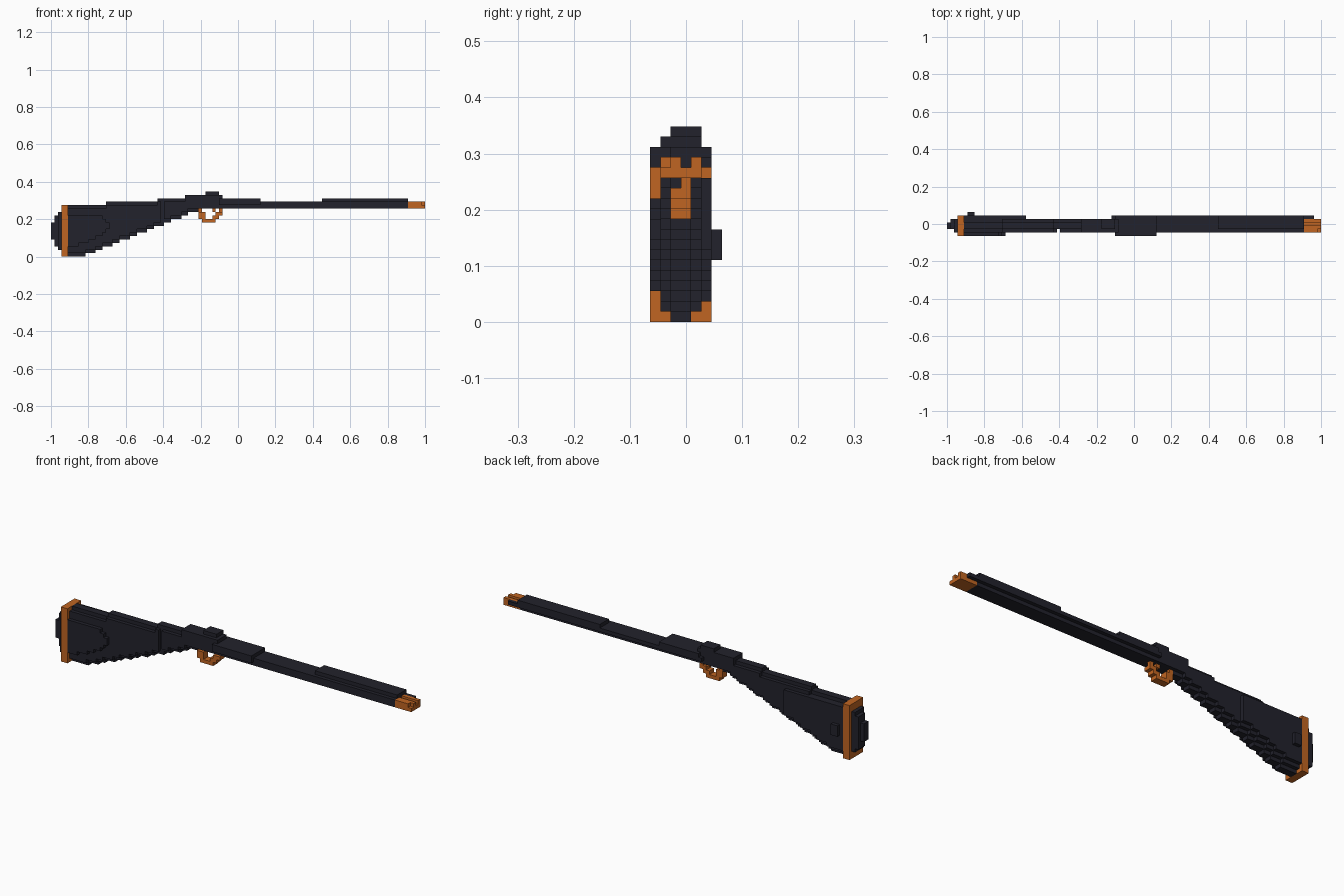
import bpy, bmesh
from mathutils import Vector

cube = bpy.data.objects.get("Cube")
if cube:
    bpy.data.objects.remove(cube)

V = 2 / 109                       # edge of one block
ORIGIN = Vector((-1, -3.5 * V, 0))


def material(name, color):
    m = bpy.data.materials.new(name)
    m.use_nodes = True
    m.diffuse_color = color
    m.node_tree.nodes["Principled BSDF"].inputs["Base Color"].default_value = color
    return m


DARK = material("dark slate", (0.016, 0.016, 0.025, 1))
ORANGE = material("copper orange", (0.53, 0.13, 0.016, 1))


def box(x0, x1, y0, y1, z0, z1):
    """All block cells inside a box given in block units."""
    return {(x, y, z) for x in range(x0, x1) for y in range(y0, y1) for z in range(z0, z1)}


def part(name, cells, mat):
    """Skin a set of cells with their exposed faces only."""
    bm = bmesh.new()
    for c in cells:
        for axis in range(3):
            for side in (0, 1):
                near = list(c)
                near[axis] += 2 * side - 1
                if tuple(near) in cells:
                    continue
                u, w = (axis + 1) % 3, (axis + 2) % 3
                corners = []
                for a, b in ((0, 0), (1, 0), (1, 1), (0, 1)):
                    p = Vector(c)
                    p[axis] += side
                    p[u] += a
                    p[w] += b
                    corners.append(bm.verts.new(ORIGIN + p * V))
                bm.faces.new(corners if side else corners[::-1])
    bmesh.ops.remove_doubles(bm, verts=bm.verts, dist=V / 100)
    mesh = bpy.data.meshes.new(name)
    bm.to_mesh(mesh)
    bm.free()
    mesh.materials.append(mat)
    ob = bpy.data.objects.new(name, mesh)
    bpy.context.collection.objects.link(ob)


# Stock: sloped underside, stepped comb, edges rounded off by one block
def underside(x):
    return 0 if x < 10 else min(14, 1 + int((x - 10) * 0.4))


def comb(x):
    return 15 + sum(x >= step for step in (16, 31, 39))


stock = set()
for x in range(5, 50):
    low, high = underside(x), comb(x)
    edge = high if x >= 39 else high - 1
    stock |= box(x, x + 1, 2, 4, low, high)
    stock |= box(x, x + 1, 4, 5, min(low + 1, 14), edge)
    if x != 32:
        stock |= box(x, x + 1, 1, 2, min(low + 1, 14), edge)
    if x < 23:
        stock |= box(x, x + 1, 5, 6, low + 2, 14)
part("stock", stock, DARK)

# Rounded cheek panel on the front and small stud on the back
cheek = set()
for z in range(3, 12):
    cheek |= box(5, int(17.4 - 0.3 * (z - 8.5) ** 2), 0, 1, z, z + 1)
part("cheek_panel", cheek, DARK)
part("stock_stud", box(6, 8, 6, 7, 6, 9), DARK)

# Butt plate and stepped pad
part("butt_plate", box(3, 5, 0, 6, 0, 15), ORANGE)
part("butt_pad", box(2, 3, 1, 5, 2, 13) | box(1, 2, 2, 5, 3, 12) | box(0, 1, 2, 4, 5, 10), DARK)

# Lock and hammer above the grip
part("lock", box(45, 50, 1, 5, 17, 18) | box(39, 45, 2, 5, 17, 18)
     | box(45, 49, 2, 5, 18, 19), DARK)

# Fore-end, breech block, side rail and barrel
part("breech", box(49, 61, 0, 6, 15, 17), DARK)
part("fore_end", box(48, 104, 1, 5, 14, 16), DARK)
part("side_rail", box(48, 107, 5, 6, 15, 16), DARK)
part("barrel", box(79, 104, 2, 6, 16, 17), DARK)

# Muzzle: floor with two prongs
part("muzzle", box(104, 109, 1, 5, 14, 15) | box(104, 108, 1, 3, 15, 16)
     | box(104, 109, 4, 5, 15, 16) | box(106, 109, 2, 3, 15, 16), ORANGE)

# Trigger guard and trigger
part("trigger_guard", box(43, 44, 3, 4, 12, 14) | box(43, 45, 2, 4, 11, 13)
     | box(44, 48, 2, 4, 10, 11) | box(47, 49, 2, 4, 11, 12)
     | box(48, 50, 2, 4, 12, 13) | box(49, 50, 3, 4, 13, 14), ORANGE)
part("trigger", box(47, 48, 3, 4, 13, 14), ORANGE)
